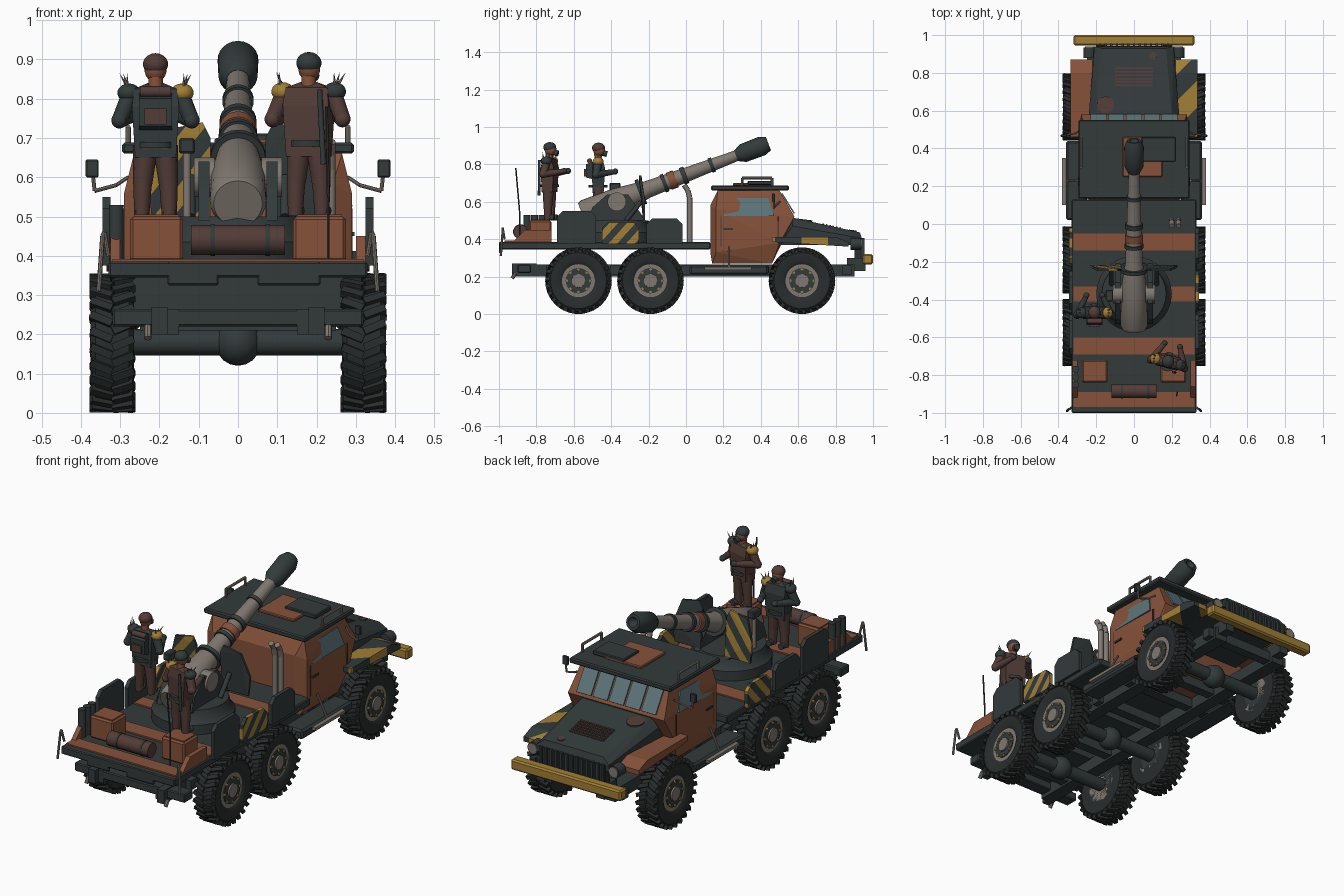
import bpy, bmesh, math
from mathutils import Vector, Matrix

cube = bpy.data.objects.get("Cube")
if cube:
    bpy.data.objects.remove(cube)


def material(name, r, g, b):
    m = bpy.data.materials.new(name)
    m.use_nodes = True
    m.diffuse_color = (r, g, b, 1)
    m.node_tree.nodes["Principled BSDF"].inputs["Base Color"].default_value = (r, g, b, 1)
    return m


SLATE = material("dark slate", .033, .043, .044)
RUST = material("rust orange", .24, .085, .042)
GOLD = material("worn yellow", .36, .21, .035)
GREY = material("warm grey", .22, .19, .165)
BROWN = material("leather brown", .085, .045, .038)
RUBBER = material("tyre black", .022, .026, .026)
GLASS = material("window blue", .11, .18, .2)


# ---- helpers ----
def add(name, bm, mat, smooth=False):
    bmesh.ops.recalc_face_normals(bm, faces=bm.faces[:])
    if smooth:
        for f in bm.faces:
            f.smooth = True
        for e in bm.edges:
            e.smooth = len(e.link_faces) == 2 and e.calc_face_angle(0) < math.radians(35)
    mesh = bpy.data.meshes.new(name)
    bm.to_mesh(mesh)
    bm.free()
    mesh.materials.append(mat)
    obj = bpy.data.objects.new(name, mesh)
    bpy.context.scene.collection.objects.link(obj)
    return obj


def box(name, x, y, z, mat, bevel=0):
    bm = bmesh.new()
    bmesh.ops.create_cube(bm, size=1)
    for v in bm.verts:
        v.co = [(r[0] + r[1]) / 2 + c * abs(r[1] - r[0]) for c, r in zip(v.co, (x, y, z))]
    if bevel:
        bmesh.ops.bevel(bm, geom=bm.edges[:], offset=bevel, segments=1, profile=.5, affect='EDGES')
    return add(name, bm, mat)


def hull(name, points, mat):
    bm = bmesh.new()
    for p in points:
        bm.verts.new(p)
    bmesh.ops.convex_hull(bm, input=bm.verts[:])
    bmesh.ops.dissolve_limit(bm, angle_limit=.01, verts=bm.verts[:], edges=bm.edges[:])
    return add(name, bm, mat)


def plate(name, x, outline, mat):
    """Convex side profile (y, z) extruded between two x values."""
    return hull(name, [(a, y, z) for a in x for y, z in outline], mat)


def aim(a, d):
    return Matrix.Translation(a) @ Vector(d).to_track_quat('Z', 'Y').to_matrix().to_4x4()


def rod(name, points, r, mat, r2=None, n=14):
    bm = bmesh.new()
    for a, b in zip(points, points[1:]):
        a, b = Vector(a), Vector(b)
        bmesh.ops.create_cone(bm, cap_ends=True, segments=n, radius1=r,
                              radius2=r if r2 is None else r2,
                              depth=(b - a).length, matrix=aim((a + b) / 2, b - a))
    return add(name, bm, mat, True)


def lathe(name, a, d, profile, mat, n=28):
    bm = bmesh.new()
    vs = [bm.verts.new((r, 0, t)) for t, r in profile]
    for p, q in zip(vs, vs[1:]):
        bm.edges.new((p, q))
    bmesh.ops.spin(bm, geom=bm.verts[:] + bm.edges[:], axis=(0, 0, 1), cent=(0, 0, 0),
                   angle=math.tau, steps=n, use_merge=True)
    bmesh.ops.remove_doubles(bm, verts=bm.verts[:], dist=.0001)
    bm.transform(aim(a, d))
    return add(name, bm, mat, True)


def ball(name, c, r, mat, scale=(1, 1, 1)):
    bm = bmesh.new()
    bmesh.ops.create_uvsphere(bm, u_segments=14, v_segments=9, radius=r,
                              matrix=Matrix.Translation(c) @ Matrix.Diagonal((*scale, 1)))
    return add(name, bm, mat, True)


def stripes(obj, normal, period, mat):
    """Cut an object along slanted planes and alternate its colours."""
    n = Vector(normal).normalized()
    bm = bmesh.new()
    bm.from_mesh(obj.data)
    reach = [v.co.dot(n) / period for v in bm.verts]
    for k in range(math.floor(min(reach)), math.ceil(max(reach)) + 1):
        bmesh.ops.bisect_plane(bm, geom=bm.verts[:] + bm.edges[:] + bm.faces[:],
                               plane_co=n * k * period, plane_no=n)
    obj.data.materials.append(mat)
    for f in bm.faces:
        f.material_index = math.floor(f.calc_center_median().dot(n) / period) % 2
    bm.to_mesh(obj.data)
    bm.free()


# ---- wheels ----
def wheel(name, s, y):
    c, d = Vector((s * .265, y, .178)), Vector((s, 0, 0))
    lathe(name + "_tyre", c, d, [(0, 0), (0, .15), (.012, .166), (.098, .166), (.11, .15),
                                 (.11, .105), (.1, .088)], RUBBER, 36)
    bm = bmesh.new()
    for k in range(52):
        side = 1 if k % 2 else -1
        turn = Matrix.Rotation(k * math.tau / 52, 4, 'X')
        bmesh.ops.create_cube(bm, size=1, matrix=Matrix.Translation(c + d * .055) @ turn
                              @ Matrix.Translation((side * .028, 0, .166))
                              @ Matrix.Rotation(side * .4, 4, 'Z') @ Matrix.Diagonal((.058, .02, .022, 1)))
    add(name + "_tread", bm, RUBBER)
    rod(name + "_rim", [c, c + d * .1], .09, GREY, n=28)
    rod(name + "_rim_recess", [c, c + d * .104], .068, SLATE, n=24)
    rod(name + "_hub", [c, c + d * .112], .045, GREY, .036)
    for k in range(8):
        a = k * math.tau / 8
        p = c + Vector((0, math.cos(a), math.sin(a))) * .062
        rod(name + "_bolt", [p, p + d * .11], .008, GOLD, n=6)


for label, y in (("rear", -.575), ("middle", -.19), ("front", .62)):
    for s in (-1, 1):
        wheel(label + "_wheel", s, y)
    rod(label + "_axle", [(-.27, y, .18), (.27, y, .18)], .034, SLATE)
    ball(label + "_differential", (0, y, .18), .06, SLATE)

# ---- chassis ----
for s in (-1, 1):
    box("chassis_rail", (s * .15, s * .22), (-.9, .9), (.2, .265), SLATE)
    box("side_tank", (s * .25, s * .36), (.02, .44), (.21, .26), SLATE, .01)
    box("step", (s * .28, s * .38), (.1, .35), (.235, .25), GREY)
    rod("step_strut", [(s * .36, .23, .24), (s * .3, .23, .36)], .006, GREY, n=8)
    box("bumper_mount", (s * .15, s * .2), (.86, .96), (.23, .3), SLATE)
    box("rear_bar_block", (s * .18, s * .22), (-.93, -.8), (.2, .27), SLATE)
    rod("tow_hook", [(s * .23, -.91, .22), (s * .23, -.93, .19)], .01, GREY, n=8)
box("rear_bar", (-.32, .32), (-.9, -.83), (.22, .265), SLATE, .005)
for y in (-.72, -.38, 0, .25, .42, .86):
    box("cross_member", (-.25, .25), (y - .025, y + .025), (.21, .26), SLATE)
for y in (-.575, -.19):
    box("bed_support", (-.27, .27), (y - .06, y + .06), (.26, .35), SLATE)

# ---- flat bed ----
box("bed", (-.33, .33), (-1, .13), (.345, .385), SLATE, .005)
for lo, hi in ((-.97, -.89), (-.69, -.6), (-.41, -.33), (-.14, -.05)):
    box("bed_plank", (-.32, .32), (lo, hi), (.383, .392), RUST)
for x in ((-.18, -.05), (.05, .21)):
    box("tail_plate", x, (-1, -.985), (.325, .385), SLATE, .004)


def side_panel(s, lo, hi, top, mat):
    cut = .03
    return plate("side_panel", (s * .325, s * .345), [(lo, .375), (hi, .375), (hi, top - cut),
                 (hi - cut, top), (lo + cut, top), (lo, top - cut)], mat)


for s in (-1, 1):
    side_panel(s, -.69, -.48, .55, SLATE)
    for lo, hi, gold in ((-.45, -.25, s > 0), (-.21, -.02, s < 0)):
        panel = side_panel(s, lo, hi, .49 if gold else .51, GOLD if gold else SLATE)
        if gold:
            stripes(panel, (0, 1, -.9), .035, SLATE)
    plate("rear_side_wall", (s * .3, s * .325), [(-.93, .38), (-.72, .38), (-.72, .45), (-.86, .45)], RUST)
    box("cargo_crate", (s * .14, s * .275), (-.84, -.72), (.385, .5), RUST, .008)
    box("crate_lid", (s * .15, s * .265), (-.83, -.73), (.497, .505), RUST)
    rod("rear_handle", [(s * .33, -.97, .4), (s * .34, -.98, .46), (s * .345, -.98, .45),
                        (s * .355, -.99, .31)], .006, GREY, n=8)
rod("bedroll", [(-.12, -.885, .44), (.12, -.885, .44)], .038, BROWN)
for x in (-.07, .07):
    rod("bedroll_strap", [(x, -.885, .44), (x + .012, -.885, .44)], .04, SLATE)
for y in (-.85, -.81, -.77):
    rod("shell", [(-.31, y, .385), (-.31, y, .53)], .019, SLATE)
rod("antenna", [(.23, -.89, .39), (.23, -.89, .55), (.225, -.91, .78)], .004, SLATE, n=6)
for x in (.2, .235):
    rod("exhaust_pipe", [(x, .02, .38), (x, .02, .62), (x, .01, .66), (x, -.01, .69)], .014, GREY)

# ---- cab ----
hull("cab_body", [(s * x, y, z) for s in (-1, 1) for x, y, z in (
    (.26, .14, .27), (.26, .46, .27), (.29, .16, .33), (.29, .5, .38), (.29, .16, .56), (.28, .58, .52),
    (.24, .13, .33), (.24, .13, .58), (.265, .17, .66), (.255, .5, .66))], RUST)
box("roof", (-.295, .295), (.135, .55), (.66, .688), SLATE, .006)
box("roof_hatch", (-.06, .15), (.25, .46), (.685, .7), RUST, .004)
box("hatch_cover", (.04, .22), (.33, .46), (.69, .712), SLATE, .004)
for s in (-1, 1):
    hull("side_window", [(s * (.293 - (z - .52) * .21 + d), y, z) for d in (0, -.02)
         for y, z in ((.2, .525), (.47, .525), (.44, .62), (.21, .62))], GLASS)
    box("door_handle", (s * .288, s * .297), (.2, .25), (.45, .46), SLATE)
    for y in (.185, .49):
        box("door_seam", (s * .285, s * .292), (y, y + .006), (.36, .52), BROWN)
    rod("roof_rail", [(s * .28, .3, .68), (s * .28, .3, .727), (s * .28, .46, .727),
                      (s * .28, .46, .68)], .007, GREY, n=8)
    rod("mirror_arm", [(s * .28, .5, .6), (s * .31, .48, .58), (s * .365, .47, .565), (s * .37, .47, .61)],
        .005, GREY, n=8)
    box("mirror", (s * .355, s * .388), (.46, .475), (.6, .645), SLATE, .003)
# windscreen panes lie on the slanted front of the cab
for k in range(5):
    x = -.23 + k * .094
    plate("windscreen_pane", (x, x + .084), [(.576, .535), (.582, .539), (.516, .646), (.51, .642)], GLASS)

# ---- bonnet, wings and bumper ----
def bonnet_z(y):
    return .515 - (y - .57) * .22


def bonnet_slab(name, x, y, mat):
    return hull(name, [(a, b, bonnet_z(b) + d) for a in x for b in y for d in (-.004, .005)], mat)


hull("bonnet", [(s * x, y, z) for s in (-1, 1) for x, y, z in (
    (.24, .5, .37), (.24, .57, .47), (.2, .57, .515), (.21, .94, .37), (.21, .94, .405), (.17, .93, .436))], SLATE)
for k in range(6):
    bonnet_slab("louvre", (-.1, .1), (.73 + k * .018, .738 + k * .018), BROWN)
for x, y, r in ((-.15, .63, .045), (.1, .89, .02)):
    rod("rust_patch", [(x, y, bonnet_z(y) - .004), (x, y + .001, bonnet_z(y) + .004)], r, BROWN)
box("grille_back", (-.19, .19), (.9, .942), (.3, .4), RUBBER)
for k in range(13):
    x = -.18 + k * .03
    box("grille_bar", (x - .006, x + .006), (.93, .955), (.3, .405), SLATE)
for s in (-1, 1):
    wing = plate("front_wing", (s * .22, s * .335), [(.46, .385), (.46, .412), (.8, .412), (.87, .385),
                                                     (.87, .36), (.79, .38)], GOLD if s > 0 else RUST)
    if s > 0:
        stripes(wing, (-1, 1, 0), .1, SLATE)
    rod("headlight", [(s * .235, .88, .375), (s * .235, .935, .375)], .032, SLATE)
    rod("headlight_lens", [(s * .235, .93, .375), (s * .235, .94, .375)], .026, GREY)
box("front_bumper", (-.32, .32), (.945, 1), (.265, .32), GOLD, .008)

# ---- gun ----
lathe("turret_base", (0, -.37, .385), (0, 0, 1), [(0, 0), (0, .2), (.05, .2), (.07, .18), (.115, .17), (.115, 0)], SLATE)
for s in (-1, 1):
    plate("gun_cheek", (s * .072, s * .1), [(-.53, .49), (-.5, .57), (-.42, .64), (-.31, .64), (-.21, .49)], SLATE)
    rod("trunnion", [(s * .06, -.37, .6), (s * .112, -.37, .6)], .05, GREY, n=24)
    rod("shield_brace", [(s * .12, -.24, .6), (s * .12, -.32, .5)], .012, SLATE)
    shield = hull("gun_shield", [(s * x, y + d, z) for d in (0, .012) for x, y, z in (
        (.07, -.23, .5), (.22, -.23, .5), (.23, -.23, .6), (.19, -.25, .72), (.09, -.25, .74), (.07, -.25, .7))],
        GOLD if s < 0 else SLATE)
    if s < 0:
        stripes(shield, (1, 0, -.8), .04, SLATE)
box("gun_sight", (-.15, -.11), (-.41, -.35), (.66, .7), SLATE, .005)
rod("sight_post", [(-.13, -.38, .48), (-.13, -.38, .67)], .01, GREY)
breech, bore = Vector((0, -.555, .533)), Vector((0, .935, .355))


def gun_part(name, profile, mat):
    lathe(name, breech, bore, profile, mat, 24)


gun_part("barrel", [(0, 0), (0, .062), (.02, .072), (.2, .07), (.33, .055), (.37, .046), (.92, .028), (.92, 0)], GREY)
gun_part("muzzle", [(.88, 0), (.88, .03), (.92, .05), (1.03, .052), (1.065, .038), (1.065, .025), (1.02, 0)], SLATE)
for t, w, r, m in ((.325, .02, .07, SLATE), (.46, .02, .05, SLATE), (.495, .04, .048, RUST),
                   (.57, .025, .047, SLATE), (.73, .02, .04, SLATE)):
    gun_part("barrel_ring", [(t, 0), (t, r), (t + w, r), (t + w, 0)], m)


# ---- crew ----
def crew(name, origin, yaw, coat, sleeve, cap, pads, pack):
    turn = Matrix.Translation(origin) @ Matrix.Rotation(yaw, 4, 'Z')

    def P(x, y, z):
        return turn @ Vector((x, y, z))

    for s, pad in zip((-1, 1), pads):
        rod(name + "_boot", [P(s * .035, -.012, .012), P(s * .035, .035, .012)], .016, SLATE)
        rod(name + "_shin", [P(s * .035, 0, 0), P(s * .033, 0, .09)], .019, BROWN, .024)
        rod(name + "_thigh", [P(s * .033, 0, .08), P(s * .025, 0, .18)], .024, BROWN, .032)
        rod(name + "_upper_arm", [P(s * .062, 0, .315), P(s * .092, -.01, .245)], .023, sleeve, .02)
        rod(name + "_forearm", [P(s * .092, -.015, .245), P(s * .045, .085, .26)], .02, sleeve, .014)
        ball(name + "_elbow", P(s * .092, -.012, .245), .021, sleeve)
        ball(name + "_hand", P(s * .042, .092, .262), .016, SLATE)
        ball(name + "_shoulder_pad", P(s * .068, 0, .315), .03, pad, (1, 1, .8))
        for k in (-1, 0, 1):
            rod(name + "_spike", [P(s * .072, k * .014, .33), P(s * (.082 + k * .01), k * .022, .365)],
                .005, GREY, 0, 6)
    hull(name + "_torso", [P(s * x, y, z) for s in (-1, 1) for x, y, z in (
        (.052, -.03, .15), (.052, .03, .15), (.044, -.03, .2), (.044, .03, .2), (.06, -.033, .28),
        (.06, .037, .28), (.055, -.025, .325), (.055, .025, .325), (.02, 0, .34))], coat)
    rod(name + "_belt", [P(0, 0, .175), P(0, 0, .19)], .05, SLATE)
    rod(name + "_neck", [P(0, 0, .32), P(0, 0, .36)], .019, RUST)
    ball(name + "_head", P(0, .006, .375), .029, RUST, (1, 1.1, 1.15))
    ball(name + "_cap", P(0, .002, .388), .033, cap, (1, 1.05, .85))
    rod(name + "_mask", [P(0, .02, .362), P(0, .048, .355)], .016, SLATE)
    if pack:
        hull(name + "_pack", [P(x, y, z) for x in (-.042, .042) for y, z in (
            (-.028, .22), (-.065, .23), (-.065, .3), (-.028, .315))], SLATE)
        hull(name + "_pack_pocket", [P(x, y, z) for x in (-.028, .028) for y in (-.06, -.075)
                                     for z in (.235, .275)], BROWN)
        rod(name + "_pack_roll", [P(-.04, -.045, .318), P(.04, -.045, .318)], .014, BROWN)
    else:
        rod(name + "_rifle", [P(.05, -.045, .13), P(.04, -.045, .32)], .007, SLATE)


crew("gunner", (-.21, -.47, .5), 0, SLATE, SLATE, BROWN, (SLATE, GOLD), True)
crew("lookout", (.18, -.73, .503), -.25, BROWN, BROWN, SLATE, (GOLD, SLATE), False)
